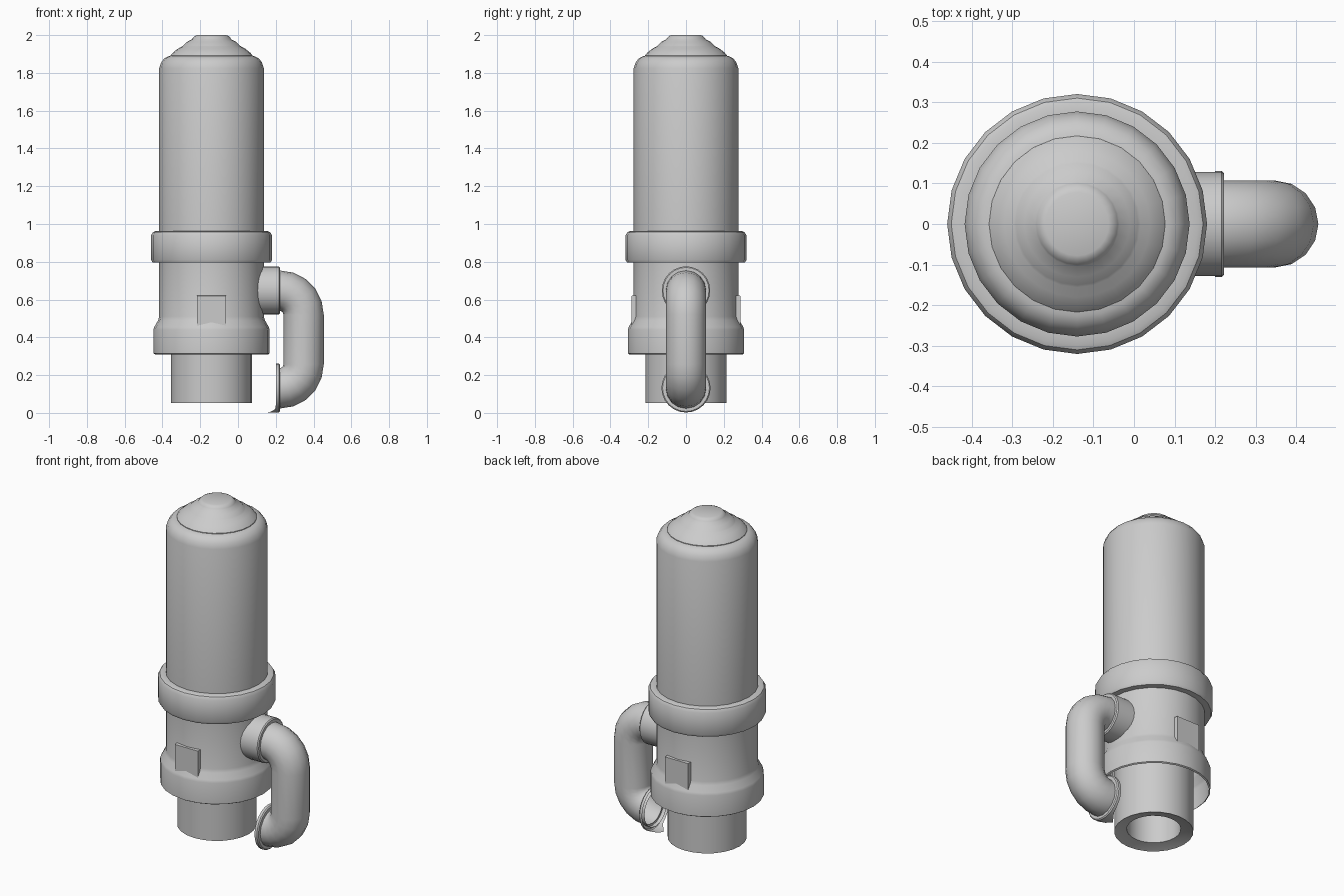
import bpy, bmesh, math
from mathutils import Vector

if "Cube" in bpy.data.objects:
    bpy.data.objects.remove(bpy.data.objects["Cube"])

AXIS_X = -0.14


def finish(name, bm, angle=32, flip_fix=False):
    if flip_fix:
        bmesh.ops.recalc_face_normals(bm, faces=bm.faces)
    me = bpy.data.meshes.new(name)
    bm.to_mesh(me)
    bm.free()
    ob = bpy.data.objects.new(name, me)
    bpy.context.collection.objects.link(ob)
    bpy.ops.object.select_all(action='DESELECT')
    ob.select_set(True)
    bpy.context.view_layer.objects.active = ob
    bpy.ops.object.shade_smooth_by_angle(angle=math.radians(angle))
    return ob


def bridge(bm, rings):
    for a, b in zip(rings, rings[1:]):
        n = len(a)
        for i in range(n):
            j = (i + 1) % n
            bm.faces.new((a[i], a[j], b[j], b[i]))


def lathe(name, profile, cap_top=False, sides=24):
    """Spin (radius, z) points, listed bottom to top, about the main axis."""
    bm = bmesh.new()
    rings = []
    for r, z in profile:
        rings.append([bm.verts.new((AXIS_X + r * math.cos(2 * math.pi * i / sides),
                                    r * math.sin(2 * math.pi * i / sides), z))
                      for i in range(sides)])
    bridge(bm, rings)
    if cap_top:
        bm.faces.new(rings[-1])
    return finish(name, bm)


def flange(name, z, r, x0, x1, tongue=None, sides=24):
    """Collar along x; its mouth stays open towards the body."""
    bm = bmesh.new()
    rings = []
    for x, rad in ((x0, r), (x1 - 0.006, r), (x1, r - 0.006), (x1, 0.095)):
        ring = []
        for i in range(sides):
            a = 2 * math.pi * i / sides
            ring.append(bm.verts.new((x, rad * math.cos(a), z + rad * math.sin(a))))
        rings.append(ring)
    if tongue:  # lowest part of the lip reaches inwards
        for v in rings[0]:
            d = abs(v.co.y)
            if v.co.z < z and d < 0.07:
                v.co.x -= tongue * (1 - d / 0.07)
    bridge(bm, rings)
    return finish(name, bm, flip_fix=True)


# Main vertical parts
lathe("main_cylinder", [(0.277, 0.94), (0.277, 1.825), (0.267, 1.855),
                        (0.25, 1.877), (0.228, 1.888), (0.21, 1.89)])
lathe("dome_cap", [(0.217, 1.885), (0.217, 1.893), (0.205, 1.907), (0.18, 1.927),
                   (0.156, 1.94), (0.15, 1.945), (0.13, 1.964), (0.104, 1.978),
                   (0.10, 1.985), (0.09, 1.995), (0.078, 2.0)], cap_top=True)
lathe("upper_ring", [(0.27, 0.795), (0.312, 0.795), (0.32, 0.81), (0.32, 0.94),
                     (0.31, 0.957), (0.298, 0.962), (0.27, 0.962)])
lathe("lower_chamber", [(0.30, 0.31), (0.308, 0.315), (0.308, 0.44), (0.303, 0.455),
                        (0.283, 0.49), (0.277, 0.51), (0.277, 0.80)])
lathe("outlet_pipe", [(0.147, 0.34), (0.147, 0.068), (0.208, 0.055),
                      (0.215, 0.052), (0.215, 0.45)])

# Side pipe: horizontal, bend, down, bend, horizontal
R, cx, ztop, zbot = 0.127, 0.22, 0.52, 0.257
path = [(0.20, ztop + R, math.pi / 2)]
for zc, start in ((ztop, math.pi / 2), (zbot, 0)):
    for k in range(6):
        a = start - k * math.pi / 10
        path.append((cx + R * math.cos(a), zc + R * math.sin(a), a))
path.append((0.20, zbot - R, -math.pi / 2))
bm = bmesh.new()
rings = []
for x, z, a in path:
    ring = []
    for i in range(16):
        t = 2 * math.pi * i / 16
        d = 0.107 * math.cos(t)
        ring.append(bm.verts.new((x + d * math.cos(a), 0.107 * math.sin(t), z + d * math.sin(a))))
    rings.append(ring)
bridge(bm, rings)
finish("side_pipe", bm, 40, True)

# Pipe collars
flange("upper_collar", 0.648, 0.128, 0.10, 0.222)
flange("lower_collar", 0.132, 0.13, 0.20, 0.222, tongue=0.05)

# Square plates front and back
for name, s in (("front_plate", -1), ("back_plate", 1)):
    bm = bmesh.new()
    bmesh.ops.create_cube(bm, size=1)
    for v in bm.verts:
        inset = 0.004 if v.co.y * s > 0 else 0
        v.co = Vector((AXIS_X + v.co.x * (0.156 - inset),
                       s * 0.272 + v.co.y * 0.034,
                       0.54 + v.co.z * (0.164 - inset)))
    finish(name, bm, 30)
